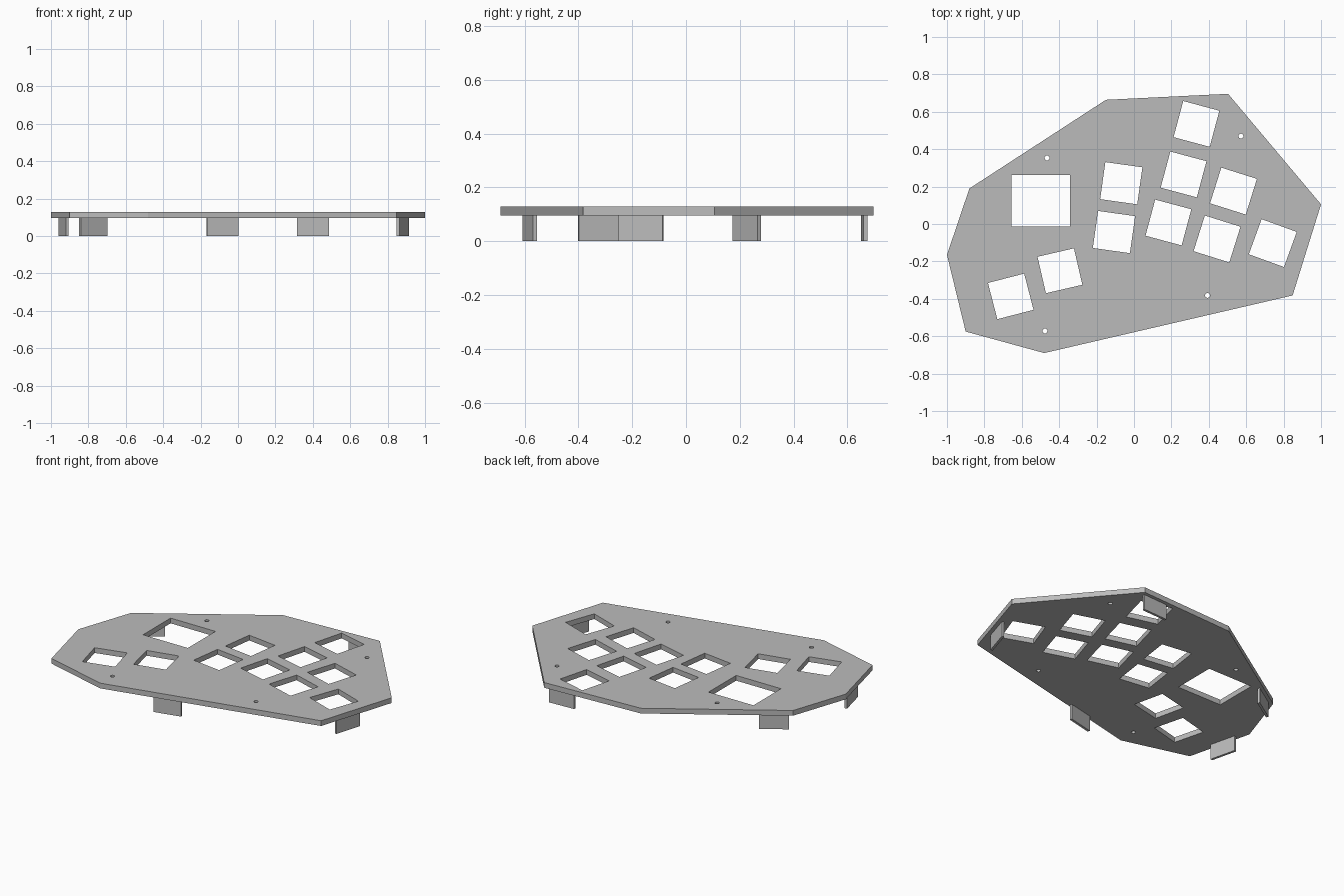
import bpy
import bmesh
import math
from mathutils import Matrix, Vector

cube = bpy.data.objects.get("Cube")
if cube:
    bpy.data.objects.remove(cube)

PLATE_BOTTOM, PLATE_TOP = 0.096, 0.129
KEY_SIZE = 0.2

grey = bpy.data.materials.new("plain grey")
grey.use_nodes = True
colour = (0.5, 0.5, 0.5, 1)
grey.diffuse_color = colour
grey.node_tree.nodes["Principled BSDF"].inputs["Base Color"].default_value = colour


def rectangle(cx, cy, width, depth, degrees=0):
    """Corners of a turned rectangle."""
    turn = Matrix.Rotation(math.radians(degrees), 2)
    corners = [(-1, -1), (1, -1), (1, 1), (-1, 1)]
    return [Vector((cx, cy)) + turn @ Vector((sx * width / 2, sy * depth / 2))
            for sx, sy in corners]


def circle(cx, cy, radius, sides=16):
    steps = [math.tau * i / sides for i in range(sides)]
    return [(cx + radius * math.cos(a), cy + radius * math.sin(a)) for a in steps]


def slab(name, loops, bottom, top):
    """Extrude a flat outline; loops inside the first one become holes."""
    curve = bpy.data.curves.new(name + " profile", "CURVE")
    curve.dimensions = "2D"
    curve.fill_mode = "BOTH"
    curve.extrude = (top - bottom) / 2
    for loop in loops:
        spline = curve.splines.new("POLY")
        spline.points.add(len(loop) - 1)
        for point, (x, y) in zip(spline.points, loop):
            point.co = (x, y, 0, 1)
        spline.use_cyclic_u = True
    helper = bpy.data.objects.new(name + " profile", curve)
    bpy.context.collection.objects.link(helper)
    bpy.context.view_layer.update()
    graph = bpy.context.evaluated_depsgraph_get()
    mesh = bpy.data.meshes.new_from_object(helper.evaluated_get(graph))
    bpy.data.objects.remove(helper)
    bpy.data.curves.remove(curve)

    # Weld the caps to the walls and keep every face flat
    bm = bmesh.new()
    bm.from_mesh(mesh)
    bmesh.ops.remove_doubles(bm, verts=bm.verts, dist=0.0005)
    bmesh.ops.translate(bm, verts=bm.verts, vec=(0, 0, (bottom + top) / 2))
    bmesh.ops.recalc_face_normals(bm, faces=bm.faces)
    for face in bm.faces:
        face.smooth = False
        face.material_index = 0
    bm.to_mesh(mesh)
    bm.free()
    mesh.name = name
    mesh.materials.clear()
    mesh.materials.append(grey)
    obj = bpy.data.objects.new(name, mesh)
    bpy.context.collection.objects.link(obj)
    return obj


# Plate outline
outline = [(-0.15, 0.664), (-0.88, 0.19), (-1, -0.165), (-0.9, -0.575),
           (-0.48, -0.69), (0.848, -0.382), (1, 0.105), (0.503, 0.696)]

# Key openings: centre and turn
keys = [(0.334, 0.535, -15), (0.265, 0.265, -15), (0.184, 0.008, -15),
        (0.532, 0.176, -17.5), (0.444, -0.08, -17.5), (0.742, -0.102, -20),
        (-0.068, 0.218, -8), (-0.107, -0.043, -8),
        (-0.396, -0.25, 13), (-0.659, -0.387, 14.5)]
holes = [rectangle(x, y, KEY_SIZE, KEY_SIZE, a) for x, y, a in keys]

# Large opening and screw holes
holes.append(rectangle(-0.498, 0.125, 0.313, 0.275))
screws = [(-0.465, 0.353), (0.572, 0.47), (0.393, -0.382), (-0.476, -0.572)]
holes += [circle(x, y, 0.013) for x, y in screws]

slab("plate", [outline] + holes, PLATE_BOTTOM, PLATE_TOP)

# Tabs under the rim: centre and the outline edge each runs along
tabs = {"back_left_tab": (-0.773, 0.226, 0), "left_tab": (-0.933, -0.317, 2),
        "front_tab": (-0.083, -0.581, 4), "right_tab": (0.881, -0.167, 5),
        "back_tab": (0.401, 0.662, 7)}
for name, (x, y, edge) in tabs.items():
    along = Vector(outline[(edge + 1) % len(outline)]) - Vector(outline[edge])
    angle = math.degrees(math.atan2(along.y, along.x))
    slab(name, [rectangle(x, y, 0.171, 0.015, angle)], 0, PLATE_BOTTOM)
